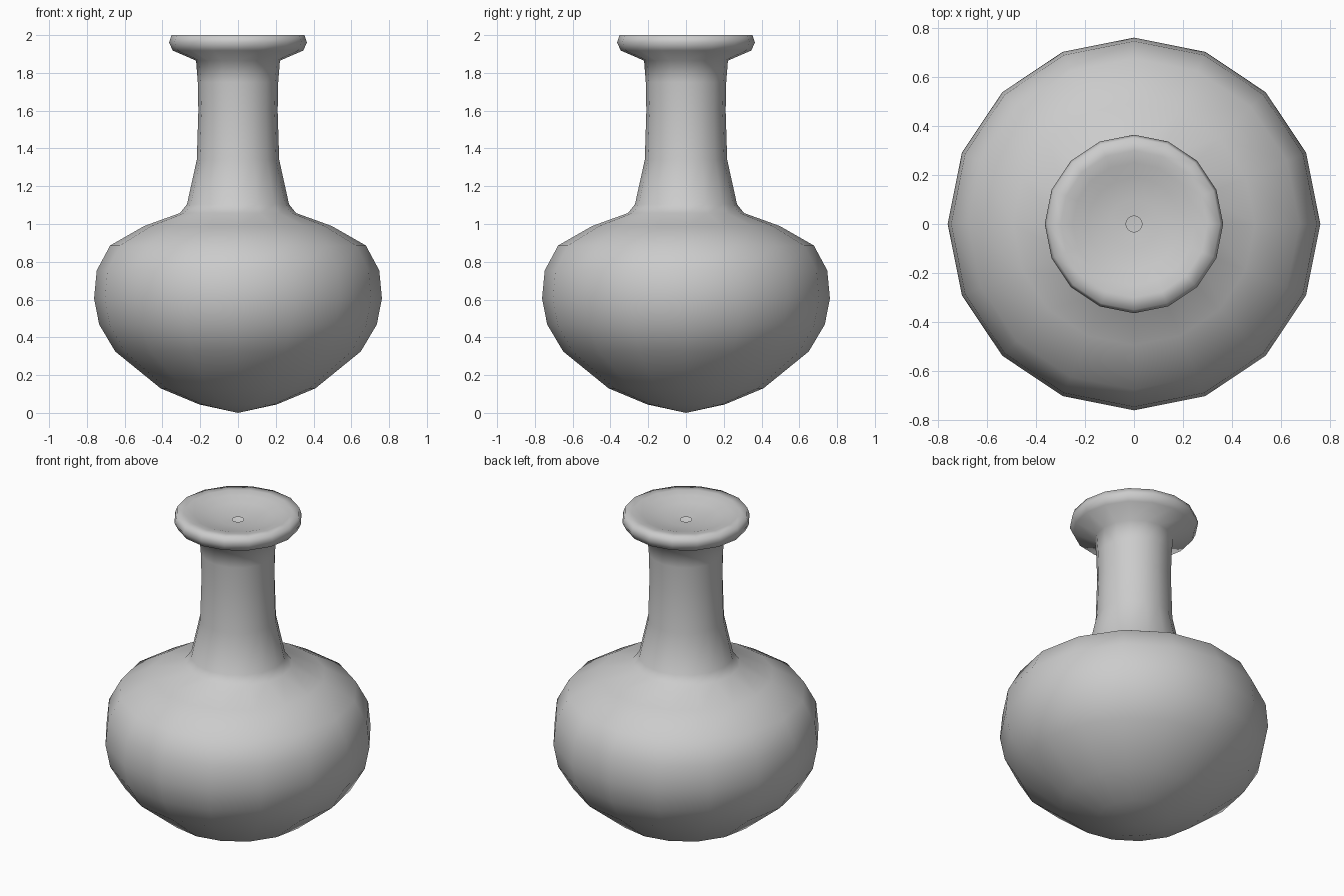
import bpy, bmesh
from math import cos, sin, pi

if "Cube" in bpy.data.objects:
    bpy.data.objects.remove(bpy.data.objects["Cube"])

SIDES = 16

# Profile (radius, height) from the pointed base up to the dished mouth
profile = [
    (0.206, 0.045), (0.41, 0.13), (0.65, 0.325), (0.735, 0.468),
    (0.762, 0.606), (0.748, 0.754), (0.677, 0.886), (0.495, 0.99),
    (0.307, 1.058), (0.27, 1.105), (0.218, 1.341), (0.21, 1.6),
    (0.213, 1.75), (0.222, 1.865), (0.345, 1.918), (0.365, 1.96),
    (0.352, 2.0), (0.30, 2.0), (0.25, 1.99), (0.19, 1.97),
    (0.10, 1.957), (0.033, 1.953),
]

bm = bmesh.new()
rings = [[bm.verts.new((r * cos(2 * pi * i / SIDES), r * sin(2 * pi * i / SIDES), z))
          for i in range(SIDES)] for r, z in profile]

# Walls between neighbouring rings
for lower, upper in zip(rings, rings[1:]):
    for i in range(SIDES):
        j = (i + 1) % SIDES
        bm.faces.new((lower[i], lower[j], upper[j], upper[i]))

# Pointed base; the tiny hole in the mouth stays open
tip = bm.verts.new((0, 0, 0))
for i in range(SIDES):
    bm.faces.new((rings[0][(i + 1) % SIDES], rings[0][i], tip))

for f in bm.faces:
    f.smooth = True

mesh = bpy.data.meshes.new("vase")
bm.to_mesh(mesh)
bm.free()
vase = bpy.data.objects.new("vase", mesh)
bpy.context.collection.objects.link(vase)
